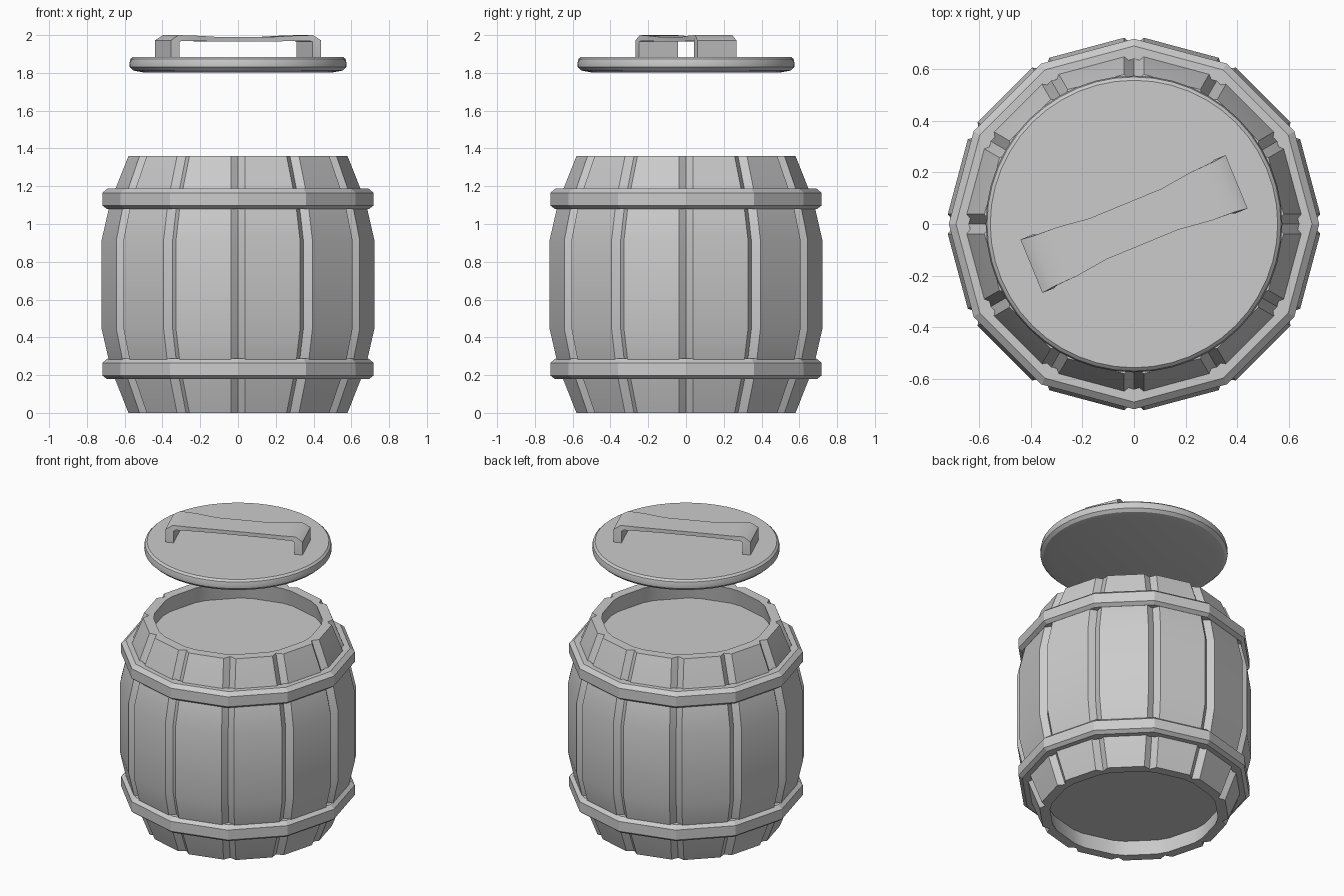
import bpy, bmesh
from math import sin, cos, radians, pi

if "Cube" in bpy.data.objects:
    bpy.data.objects.remove(bpy.data.objects["Cube"])

STAVES = 12


def finish(name, bm, smooth=None):
    bmesh.ops.recalc_face_normals(bm, faces=bm.faces[:])
    me = bpy.data.meshes.new(name)
    bm.to_mesh(me)
    bm.free()
    ob = bpy.data.objects.new(name, me)
    bpy.context.collection.objects.link(ob)
    if smooth:
        bpy.ops.object.select_all(action='DESELECT')
        ob.select_set(True)
        bpy.context.view_layer.objects.active = ob
        bpy.ops.object.shade_smooth_by_angle(angle=radians(smooth))
    return ob


def loft(name, rings, cap=True, closed=False, smooth=None):
    """Skin a list of equal-length point rings."""
    bm = bmesh.new()
    vs = [[bm.verts.new(p) for p in ring] for ring in rings]
    n = len(rings[0])
    pairs = list(zip(vs, vs[1:])) + ([(vs[-1], vs[0])] if closed else [])
    for a, b in pairs:
        for i in range(n):
            j = (i + 1) % n
            bm.faces.new((a[i], a[j], b[j], b[i]))
    if cap and not closed:
        bm.faces.new(vs[0])
        bm.faces.new(vs[-1])
    return finish(name, bm, smooth)


def circle(r, z, n):
    return [(r * cos(2 * pi * i / n), r * sin(2 * pi * i / n), z) for i in range(n)]


def stave_ring(r, z, groove):
    """Stave outline: flat boards with a V groove at each joint."""
    pts, h = [], 0.038
    for k in range(STAVES):
        a = 2 * pi * k / STAVES
        for u, v in ((r, -h), (r - groove, 0), (r, h)):
            pts.append((u * cos(a) - v * sin(a), u * sin(a) + v * cos(a), z))
    return pts


# Barrel body: recessed bottom, bulging grooved staves, recessed top
profile = [(0.535, 0.11, 0), (0.515, 0, 0), (0.58, 0, 0.03), (0.675, 0.24, 0.03),
           (0.722, 0.445, 0.03), (0.722, 0.915, 0.03), (0.675, 1.12, 0.03),
           (0.58, 1.36, 0.03), (0.515, 1.36, 0), (0.535, 1.25, 0)]
loft("barrel_staves", [stave_ring(*p) for p in profile], smooth=20)

# Two chamfered hoops
for name, z in (("lower_hoop", 0.18), ("upper_hoop", 1.08)):
    section = [(0.64, 0), (0.695, 0), (0.718, 0.018), (0.718, 0.085), (0.69, 0.108), (0.64, 0.108)]
    loft(name, [circle(r, z + dz, STAVES) for r, dz in section], closed=True)

# Floating round lid with rounded edge
lid = [(0.50, 1.802), (0.555, 1.813), (0.573, 1.83), (0.575, 1.85), (0.57, 1.873), (0.557, 1.885)]
loft("lid", [circle(r, z, 48) for r, z in lid], smooth=30)

# Strap handle: (along, outer z), (along, inner z), half width
half = [((0.43, 1.88), (0.38, 1.88), 0.112), ((0.43, 1.972), (0.38, 1.965), 0.112),
        ((0.385, 2.0), (0.365, 1.97), 0.106), ((0.28, 1.997), (0.28, 1.97), 0.102),
        ((0.15, 1.99), (0.15, 1.965), 0.086)]
path = [((-o[0], o[1]), (-i[0], i[1]), w) for o, i, w in half] + half[::-1]
ca, sa = cos(radians(22.4)), sin(radians(22.4))
stations = []
for o, i, w in path:
    quad = [(o, w), (o, -w), (i, -w), (i, w)]
    stations.append([(p[0] * ca - v * sa, p[0] * sa + v * ca, p[1]) for p, v in quad])
loft("lid_handle", stations, smooth=35)
